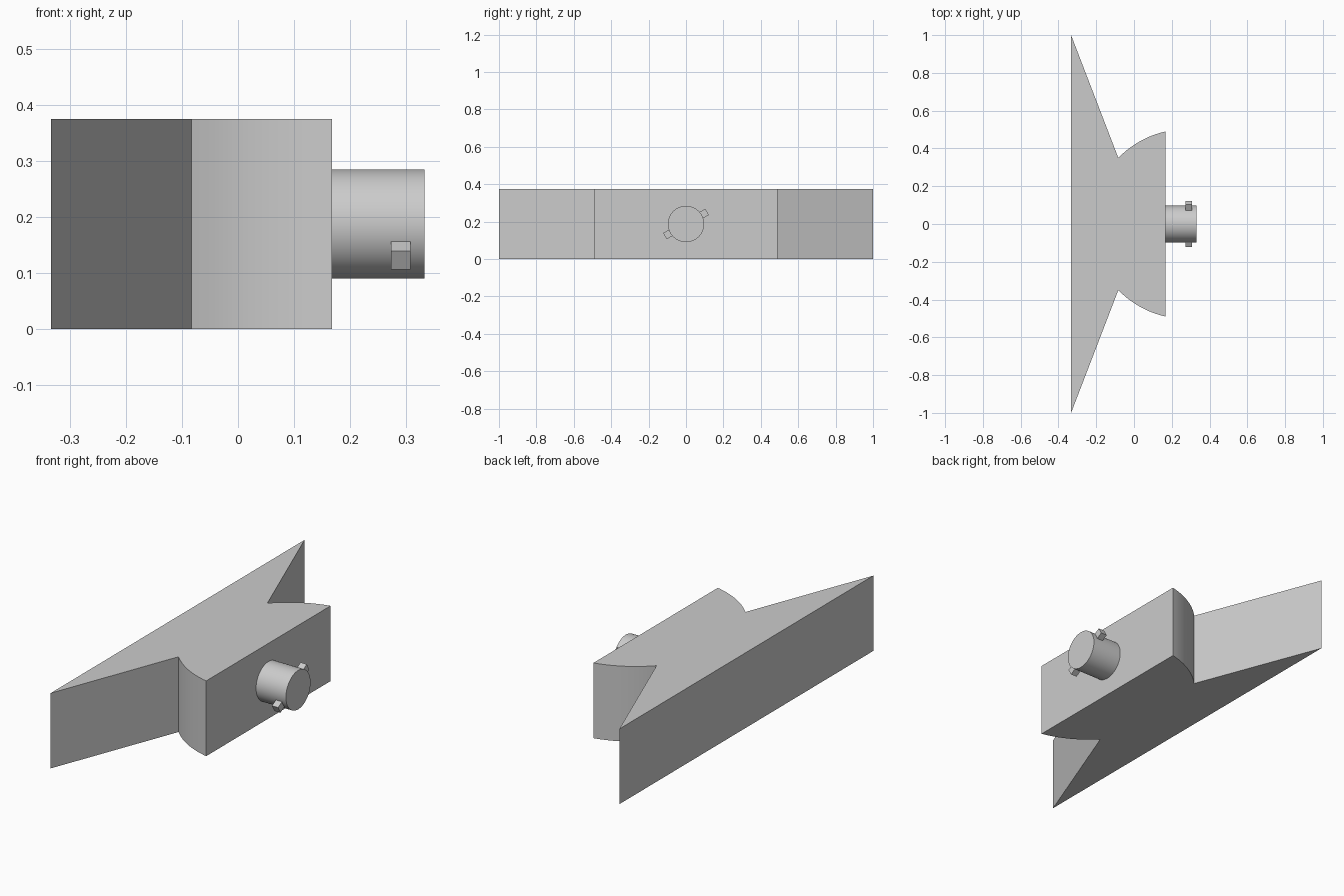
import bpy, bmesh
from math import cos, sin, radians
from mathutils import Matrix

if "Cube" in bpy.data.objects:
    bpy.data.objects.remove(bpy.data.objects["Cube"], do_unlink=True)

grey = bpy.data.materials.new("plain grey")
grey.use_nodes = True
colour = (0.6, 0.6, 0.6, 1)
grey.diffuse_color = colour
grey.node_tree.nodes["Principled BSDF"].inputs["Base Color"].default_value = colour

HEIGHT = 0.375
MID = HEIGHT / 2


def finish(name, bm):
    bmesh.ops.recalc_face_normals(bm, faces=bm.faces)
    mesh = bpy.data.meshes.new(name)
    bm.to_mesh(mesh)
    bm.free()
    mesh.materials.append(grey)
    ob = bpy.data.objects.new(name, mesh)
    bpy.context.collection.objects.link(ob)
    bpy.ops.object.select_all(action='DESELECT')
    ob.select_set(True)
    bpy.context.view_layer.objects.active = ob
    bpy.ops.object.shade_smooth_by_angle(angle=radians(30))
    return ob


# Body: mirrored outline with pointed wings and curved shoulders, extruded up
STEPS = 16
half = [(-0.333, 1.0)]
for i in range(STEPS + 1):
    a = radians(135.8 + (102.6 - 135.8) * i / STEPS)
    half.append((0.277 + 0.502 * cos(a), 0.502 * sin(a)))
outline = half + [(x, -y) for x, y in reversed(half)]
bm = bmesh.new()
base = bm.faces.new([bm.verts.new((x, y, 0)) for x, y in outline])
top = bmesh.ops.extrude_face_region(bm, geom=[base])["geom"]
bmesh.ops.translate(bm, vec=(0, 0, HEIGHT),
                    verts=[v for v in top if isinstance(v, bmesh.types.BMVert)])
finish("body", bm)

# Round connector on the flat side
bm = bmesh.new()
bmesh.ops.create_cone(bm, cap_ends=True, segments=64, radius1=0.097, radius2=0.097,
                      depth=0.165, matrix=Matrix.Translation((0.2495, 0, MID))
                      @ Matrix.Rotation(radians(90), 4, 'Y'))
finish("connector", bm)

# Two small locking lugs on opposite sides of the connector
for name, angle in (("upper_lug", 30), ("lower_lug", 210)):
    bm = bmesh.new()
    bmesh.ops.create_cube(bm, size=1, matrix=Matrix.Translation((0.29, 0, MID))
                          @ Matrix.Rotation(radians(angle), 4, 'X')
                          @ Matrix.Translation((0, 0.105, 0))
                          @ Matrix.Diagonal((0.034, 0.05, 0.038, 1)))
    finish(name, bm)
